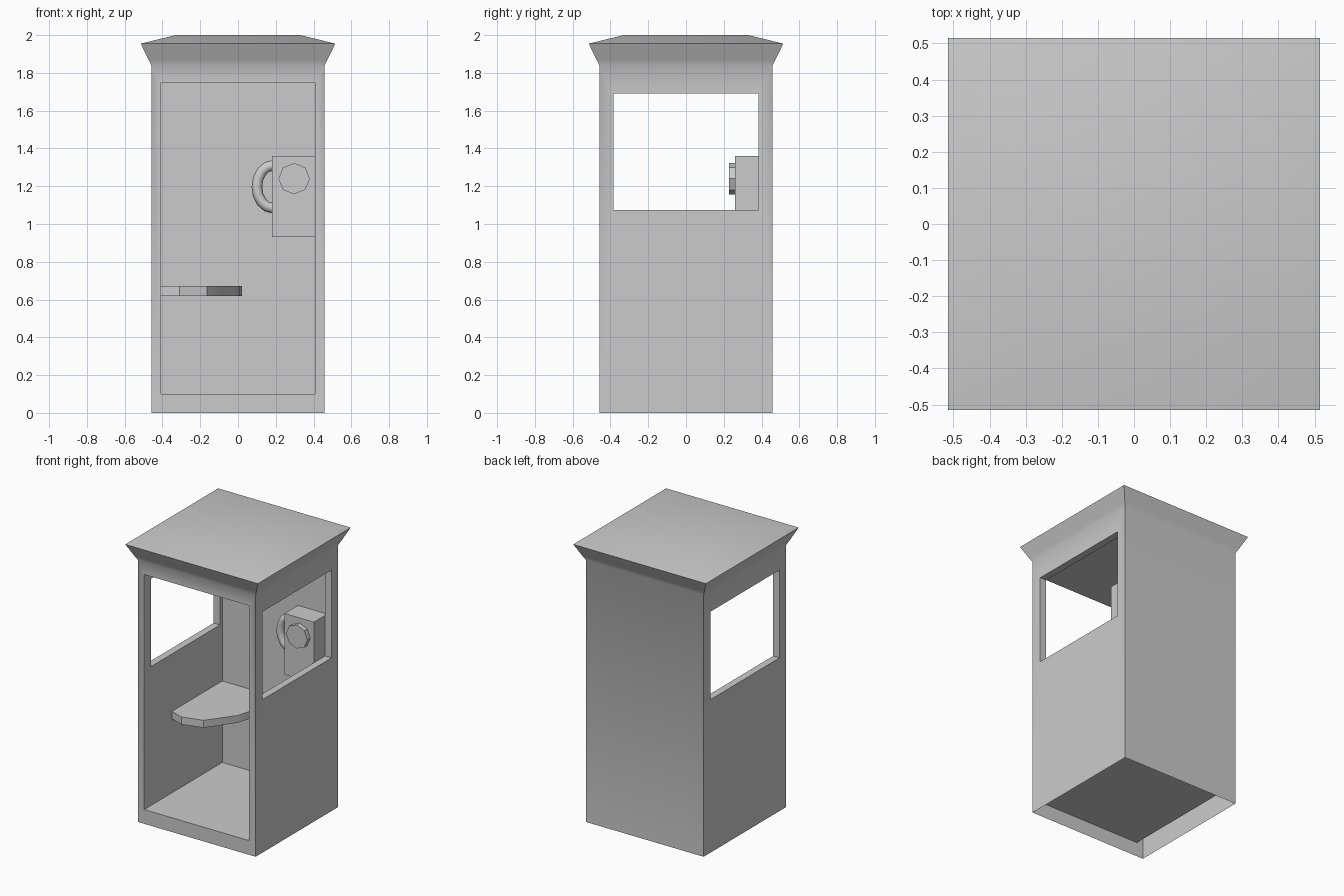
import bpy, bmesh, math
from mathutils import Matrix

if "Cube" in bpy.data.objects:
    bpy.data.objects.remove(bpy.data.objects["Cube"])


def add_object(name, bm):
    bmesh.ops.recalc_face_normals(bm, faces=bm.faces[:])
    me = bpy.data.meshes.new(name)
    bm.to_mesh(me)
    bm.free()
    ob = bpy.data.objects.new(name, me)
    bpy.context.collection.objects.link(ob)
    return ob


def activate(ob):
    bpy.ops.object.select_all(action='DESELECT')
    ob.select_set(True)
    bpy.context.view_layer.objects.active = ob


def box(name, lo, hi):
    bm = bmesh.new()
    bmesh.ops.create_cube(bm, size=1)
    for v in bm.verts:
        v.co = [(a + b) / 2 + c * (b - a) for a, b, c in zip(lo, hi, v.co)]
    return add_object(name, bm)


# Booth shell: square rings lofted from base up through the flared roof
bm = bmesh.new()
rings = []
for r, z in [(.458, 0), (.458, 1.84), (.472, 1.867), (.515, 1.955), (.33, 2.0)]:
    rings.append([bm.verts.new((sx * r, sy * r, z))
                  for sx, sy in ((-1, -1), (1, -1), (1, 1), (-1, 1))])
for a, b in zip(rings, rings[1:]):
    for i in range(4):
        j = (i + 1) % 4
        bm.faces.new((a[i], a[j], b[j], b[i]))
bm.faces.new(rings[0])
bm.faces.new(rings[-1])
booth = add_object("booth_shell", bm)

# Hollow out the interior with the doorway, then the two side windows
cutters = [box("interior_cutter", (-.408, -.7, .1), (.408, .408, 1.75)),
           box("window_cutter", (-.7, -.383, 1.075), (.7, .383, 1.692))]
for c in cutters:
    c.hide_render = True
    activate(booth)
    mod = booth.modifiers.new("cut", 'BOOLEAN')
    mod.operation = 'DIFFERENCE'
    mod.solver = 'EXACT'
    mod.object = c
    bpy.ops.object.modifier_apply(modifier=mod.name)
for c in cutters:
    bpy.data.objects.remove(c)

# The underside is open, showing the raised floor from below
bm = bmesh.new()
bm.from_mesh(booth.data)
under = [f for f in bm.faces if all(v.co.z < .001 for v in f.verts)]
bmesh.ops.delete(bm, geom=under, context='FACES')
bm.to_mesh(booth.data)
bm.free()
activate(booth)
bpy.ops.object.shade_smooth_by_angle(angle=math.radians(30))

# Corner shelf with a rounded front
bm = bmesh.new()
outline = [(-.408, .408), (-.408, -.15), (-.31, -.185), (-.165, -.145),
           (-.03, .04), (.01, .18), (.02, .29), (.02, .408)]
face = bm.faces.new([bm.verts.new((x, y, .62)) for x, y in outline])
top = bmesh.ops.extrude_face_region(bm, geom=[face])["geom"]
for v in top:
    if isinstance(v, bmesh.types.BMVert):
        v.co.z = .672
shelf = add_object("corner_shelf", bm)
activate(shelf)
bpy.ops.object.shade_smooth_by_angle(angle=math.radians(35))

# Telephone body on the back wall
box("phone_body", (.18, .26, .93), (.408, .408, 1.36))

# Octagonal dial
bm = bmesh.new()
bmesh.ops.create_cone(bm, cap_ends=True, segments=8, radius1=.083, radius2=.083,
                      depth=.035,
                      matrix=Matrix.Translation((.297, .245, 1.24))
                      @ Matrix.Rotation(math.pi / 2, 4, 'X'))
add_object("phone_dial", bm)

# Handset: half loop of round tube on the side of the phone
cu = bpy.data.curves.new("handset", 'CURVE')
cu.dimensions = '3D'
cu.bevel_depth = .028
cu.bevel_resolution = 2
cu.use_fill_caps = True
sp = cu.splines.new('POLY')
n = 9
sp.points.add(n - 1)
for i, p in enumerate(sp.points):
    t = math.pi * i / (n - 1)
    p.co = (.185 - .085 * math.sin(t), .33, 1.197 + .113 * math.cos(t), 1)
handset = bpy.data.objects.new("handset", cu)
bpy.context.collection.objects.link(handset)
activate(handset)
bpy.ops.object.convert(target='MESH')
bpy.ops.object.shade_smooth_by_angle(angle=math.radians(50))
